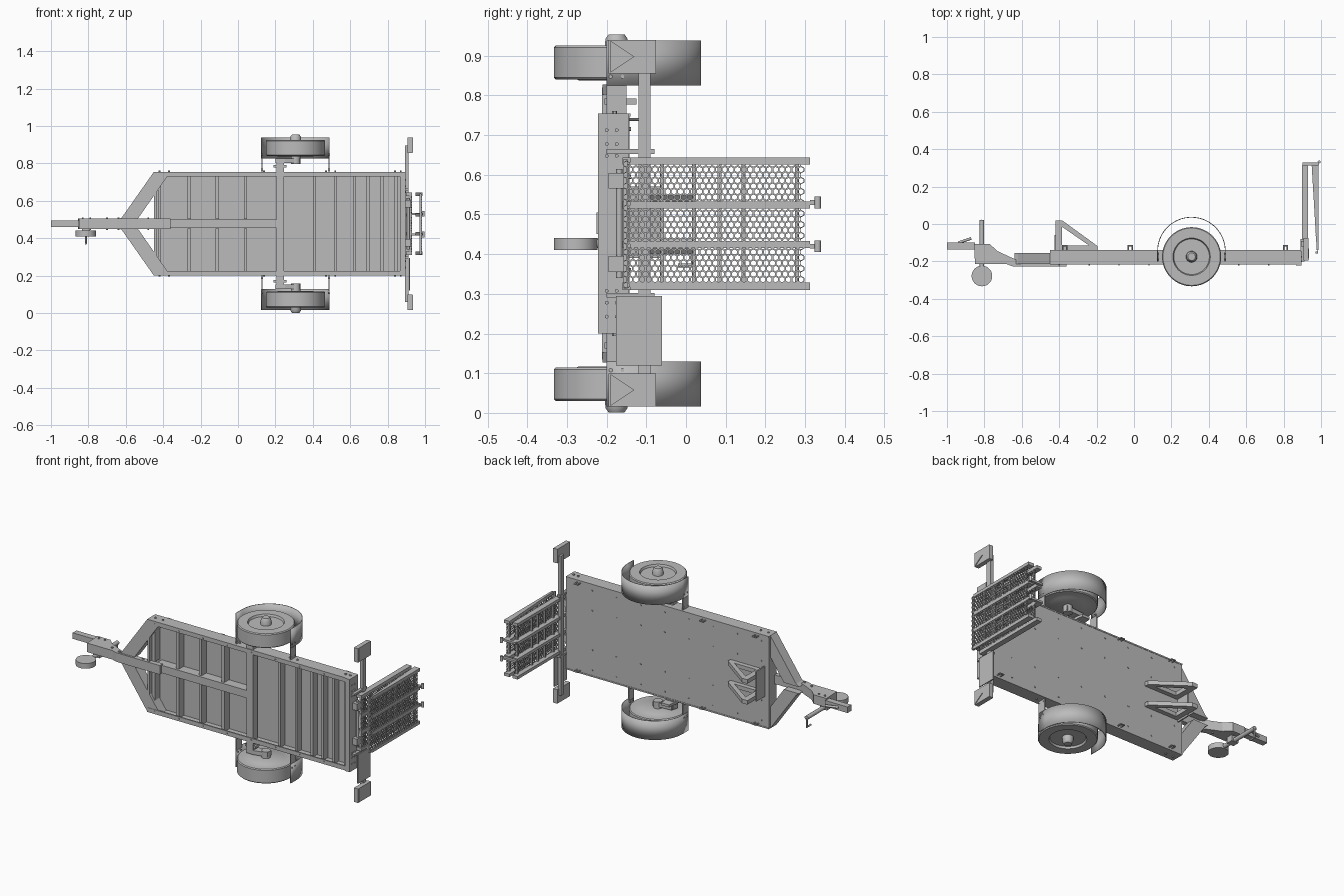
import bpy, bmesh, math
from mathutils import Vector, Matrix

if "Cube" in bpy.data.objects:
    bpy.data.objects.remove(bpy.data.objects["Cube"])

GREY = bpy.data.materials.new("plain_grey")
GREY.use_nodes = True
GREY.diffuse_color = (0.5, 0.5, 0.5, 1)
GREY.node_tree.nodes["Principled BSDF"].inputs["Base Color"].default_value = (0.5, 0.5, 0.5, 1)
MID = 0.4775          # mirror plane across the trailer width
SIDES = ((1, "left"), (-1, "right"))


def finish(name, bm, smooth=False):
    bmesh.ops.recalc_face_normals(bm, faces=bm.faces)
    me = bpy.data.meshes.new(name)
    bm.to_mesh(me)
    bm.free()
    me.materials.append(GREY)
    ob = bpy.data.objects.new(name, me)
    bpy.context.collection.objects.link(ob)
    if smooth:
        bpy.ops.object.select_all(action="DESELECT")
        ob.select_set(True)
        bpy.context.view_layer.objects.active = ob
        bpy.ops.object.shade_smooth_by_angle(angle=math.radians(35))
    return ob


def prism(name, pts, z0, z1):
    """Extrude an x-y outline along z."""
    bm = bmesh.new()
    f = bm.faces.new([bm.verts.new((x, y, z0)) for x, y in pts])
    r = bmesh.ops.extrude_face_region(bm, geom=[f])
    bmesh.ops.translate(bm, vec=(0, 0, z1 - z0),
                        verts=[v for v in r["geom"] if isinstance(v, bmesh.types.BMVert)])
    return finish(name, bm)


def box(name, x0, x1, y0, y1, z0, z1):
    return prism(name, [(x0, y0), (x1, y0), (x1, y1), (x0, y1)], z0, z1)


def add_rod(bm, p, q, r, n):
    p, q = Vector(p), Vector(q)
    m = Matrix.Translation((p + q) / 2) @ (q - p).to_track_quat("Z", "Y").to_matrix().to_4x4()
    bmesh.ops.create_cone(bm, cap_ends=True, segments=n, radius1=r, radius2=r,
                          depth=(q - p).length, matrix=m)


def rods(name, pairs, r, n=16):
    bm = bmesh.new()
    for p, q in pairs:
        add_rod(bm, p, q, r, n)
    return finish(name, bm, n > 8)


def bolts(name, points, axis, r=0.006, h=0.006):
    a = Vector(axis) * h
    return rods(name, [(Vector(p) - a, Vector(p) + a) for p in points], r, 6)


def lathe(name, profile, x, y, steps=64):
    """Spin (radius, z) points round an axis parallel to z."""
    bm = bmesh.new()
    vs = [bm.verts.new((x + r, y, z)) for r, z in profile]
    es = [bm.edges.new(e) for e in zip(vs, vs[1:])]
    bmesh.ops.spin(bm, geom=vs + es, cent=(x, y, 0), axis=(0, 0, 1),
                   angle=math.tau, steps=steps)
    bmesh.ops.remove_doubles(bm, verts=bm.verts, dist=1e-5)
    return finish(name, bm, True)


def hex_mesh(name, x, y0, y1, z0, z1, pitch=0.016):
    """Perforated sheet made of open hexagons."""
    bm = bmesh.new()
    R, row = pitch / math.sqrt(3), pitch * math.sqrt(3) / 2
    for j in range(int((z1 - z0) / row) + 1):
        for i in range(int((y1 - y0) / pitch)):
            cy, cz = y0 + pitch * (i + 0.5 + 0.5 * (j % 2)), z0 + row * j
            ang = [math.radians(30 + 60 * k) for k in range(6)]
            bm.faces.new([bm.verts.new((x, cy + R * math.cos(a), cz + R * math.sin(a))) for a in ang])
    bmesh.ops.remove_doubles(bm, verts=bm.verts, dist=1e-4)
    holes = list(bm.faces)
    bmesh.ops.inset_individual(bm, faces=holes, thickness=0.0024)
    bmesh.ops.delete(bm, geom=holes, context="FACES")
    ob = finish(name, bm)
    ob.modifiers.new("thickness", "SOLIDIFY").thickness = 0.004
    return ob


# Deck and frame
Z0, Z1 = 0.2, 0.755
box("deck_panel", -0.45, 0.89, -0.152, -0.142, Z0, Z1)
box("rear_beam", 0.865, 0.895, -0.222, -0.145, Z0, Z1)
box("front_beam", -0.45, -0.435, -0.215, -0.145, Z0, Z1)
for s, side in SIDES:
    e = MID + s * 0.2775
    box(side + "_rail_web", -0.45, 0.89, -0.217, -0.14, e, e - s * 0.008)
    box(side + "_rail_flange", -0.45, 0.89, -0.217, -0.209, e, e - s * 0.026)
    # Drawbar diagonal, sloping in from the rail to the centre tube
    bm = bmesh.new()
    outline = [(-0.64, 0.02), (-0.62, 0.035), (-0.45, 0.277), (-0.36, 0.277), (-0.38, 0.25), (-0.54, 0.02)]
    f = bm.faces.new([bm.verts.new((x, -0.215, MID + s * d)) for x, d in outline])
    r = bmesh.ops.extrude_face_region(bm, geom=[f])
    bmesh.ops.translate(bm, vec=(0, 0.06, 0),
                        verts=[v for v in r["geom"] if isinstance(v, bmesh.types.BMVert)])
    finish(side + "_drawbar_diagonal", bm)
    bolts(side + "_rail_bolts", [(x, -0.18, e) for x in (-0.42, -0.37, 0.14, 0.47, 0.52, 0.84, 0.87)], (0, 0, 1))

# Underside cross members
for x in (-0.42, -0.26, -0.11, 0.04):
    for s, side in SIDES:
        box("front_cross_member_" + side, x - 0.009, x + 0.009, -0.2, -0.15, MID + s * 0.025, MID + s * 0.27)
for x in (0.41, 0.52, 0.625, 0.695, 0.77, 0.845):
    box("rear_cross_member", x - 0.007, x + 0.007, -0.195, -0.15, Z0 + 0.01, Z1 - 0.01)
box("centre_beam", -0.4, 0.22, -0.21, -0.15, MID - 0.023, MID + 0.023)
xs = [-0.4 + 0.16 * i for i in range(8)]
bolts("deck_bolts", [(x, -0.142, z) for x in xs for z in (0.24, 0.36, 0.595, 0.715)], (0, 1, 0), 0.005, 0.003)
bolts("flange_bolts", [(x, -0.217, z) for x in xs for z in (0.215, 0.74)], (0, 1, 0), 0.004, 0.004)
bolts("rear_bolts", [(0.895, y, MID + s * d) for y in (-0.2, -0.175) for d in (0.17, 0.2, 0.235) for s in (1, -1)],
      (1, 0, 0), 0.005, 0.004)

# Drawbar, coupling and jockey wheel
prism("drawbar", [(-0.855, -0.108), (-0.77, -0.108), (-0.73, -0.145), (-0.62, -0.196), (-0.36, -0.196),
                  (-0.36, -0.226), (-0.65, -0.226), (-0.68, -0.215), (-0.85, -0.215)], MID - 0.027, MID + 0.027)
box("coupling", -1.0, -0.85, -0.136, -0.1, MID - 0.018, MID + 0.018)
rods("coupling_handle", [((-0.94, -0.1, MID), (-0.87, -0.077, MID))], 0.007)
bolts("drawbar_bolts", [(x, y, MID + s * 0.027) for s in (1, -1) for x, y in
                        ((-0.83, -0.13), (-0.79, -0.13), (-0.7, -0.19), (-0.64, -0.21), (-0.55, -0.21), (-0.48, -0.21))],
      (0, 0, 1))
rods("jockey_post", [((-0.813, -0.24, 0.427), (-0.813, 0.022, 0.427))], 0.012)
rods("jockey_crank", [((-0.813, 0.018, 0.427), (-0.813, 0.018, 0.368)),
                      ((-0.813, 0.018, 0.371), (-0.813, -0.02, 0.371))], 0.005)
box("jockey_clamp", -0.835, -0.79, -0.18, -0.14, 0.415, 0.452)
rods("jockey_wheel", [((-0.813, -0.278, 0.41), (-0.813, -0.278, 0.441))], 0.055, 48)

# Axle, wheels and fenders
WX, WY = 0.308, -0.175
box("axle_beam", 0.205, 0.247, -0.212, -0.17, 0.135, 0.82)
for s, side in SIDES:
    def at(d):
        return MID + s * d
    lathe(side + "_wheel", [(0, at(0.36)), (0.095, at(0.36)), (0.1, at(0.363)), (0.153, at(0.363)), (0.158, at(0.368)),
                            (0.158, at(0.443)), (0.153, at(0.448)), (0.1, at(0.448)), (0.095, at(0.436)),
                            (0.03, at(0.436)), (0.028, at(0.465)), (0.02, at(0.4765)), (0, at(0.4765))], WX, WY)
    prism(side + "_axle_arm", [(0.2, -0.21), (0.25, -0.21), (0.33, -0.19), (0.33, -0.155), (0.21, -0.165)],
          at(0.325), at(0.35))
    rods(side + "_stub_axle", [((WX, WY, at(0.32)), (WX, WY, at(0.37)))], 0.025)
    # Fender arch with short straight ends
    arc = [(0.307 + 0.183 * math.cos(math.pi * k / 32), -0.145 + 0.183 * math.sin(math.pi * k / 32)) for k in range(33)]
    path = [(0.49, -0.2)] + arc + [(0.124, -0.2)]
    bm = bmesh.new()
    rows = [[bm.verts.new((x, y, at(d))) for x, y in path] for d in (0.348, 0.461)]
    for i in range(len(path) - 1):
        bm.faces.new((rows[0][i], rows[0][i + 1], rows[1][i + 1], rows[1][i]))
    fender = finish(side + "_fender", bm, True)
    fender.modifiers.new("thickness", "SOLIDIFY").thickness = 0.004
    for x in (0.128, 0.486):
        box(side + "_fender_bracket", x - 0.003, x + 0.003, -0.2, -0.15, at(0.277), at(0.36))
        bolts(side + "_fender_bolts", [(x, y, at(d)) for y in (-0.19, -0.16) for d in (0.29, 0.37)], (1, 0, 0), 0.005)
    # Lashing rings along the deck edge
    for x in (-0.37, -0.02, 0.81):
        rods(side + "_lashing_ring", [((x - 0.01, -0.145, at(0.262)), (x - 0.01, -0.115, at(0.262))),
                                      ((x + 0.01, -0.145, at(0.262)), (x + 0.01, -0.115, at(0.262))),
                                      ((x - 0.014, -0.117, at(0.262)), (x + 0.014, -0.117, at(0.262)))], 0.004, 8)

# Front wheel stop: two open triangular fins and a plate
for z in (MID - 0.065, MID + 0.06):
    bm = bmesh.new()
    outer = [(-0.42, -0.142), (-0.195, -0.142), (-0.195, -0.118), (-0.385, 0.02), (-0.42, 0.02)]
    inner = [(-0.385, -0.115), (-0.3, -0.115), (-0.24, -0.115), (-0.385, -0.015), (-0.385, -0.06)]
    # pair each outer corner with a corner of the opening
    inner = [inner[0], inner[2], inner[2], inner[3], inner[3]]
    a = [bm.verts.new((x, y, z - 0.012)) for x, y in outer]
    b = [bm.verts.new((x, y, z - 0.012)) for x, y in inner]
    for i in range(5):
        j = (i + 1) % 5
        quad = [a[i], a[j], b[j]] + ([] if inner[i] == inner[j] else [b[i]])
        bm.faces.new(quad)
    bmesh.ops.remove_doubles(bm, verts=bm.verts, dist=1e-5)
    r = bmesh.ops.extrude_face_region(bm, geom=list(bm.faces))
    bmesh.ops.translate(bm, vec=(0, 0, 0.024),
                        verts=[v for v in r["geom"] if isinstance(v, bmesh.types.BMVert)])
    finish("wheel_stop_fin", bm)
box("wheel_stop_plate", -0.425, -0.417, -0.142, -0.06, 0.39, 0.57)

# Folding ramp: two mesh panels with rails
for z in (0.319, 0.424, 0.524, 0.635):
    box("ramp_inner_rail", 0.897, 0.93, -0.16, 0.312, z - 0.009, z + 0.009)
    prism("ramp_outer_rail", [(0.95, 0.312), (0.987, 0.312), (0.987, -0.14), (0.977, -0.14)], z - 0.009, z + 0.009)
for label, x in (("inner", 0.93), ("outer", 0.985)):
    hex_mesh("ramp_%s_mesh" % label, x, -0.158, 0.305, 0.322, 0.632)
    for y in (-0.152, -0.06, 0.02, 0.085, 0.145, 0.28):
        box("ramp_%s_rung" % label, x - 0.014, x - 0.004, y - 0.005, y + 0.005, 0.314, 0.64)
for z in (0.42, 0.53):
    box("ramp_fold_hinge", 0.9, 0.99, 0.312, 0.328, z - 0.006, z + 0.006)
    rods("ramp_hinge_pin", [((0.99, 0.332, z - 0.015), (0.99, 0.332, z + 0.015))], 0.008, 12)
for z in (0.375, 0.585):
    box("ramp_base_lug", 0.89, 0.925, -0.195, -0.155, z - 0.02, z + 0.02)
rods("ramp_base_pin", [((0.91, -0.168, 0.34), (0.91, -0.168, 0.615))], 0.008)

# Light bar, light boards and number plate
box("light_bar", 0.892, 0.912, -0.12, -0.09, 0.06, 0.895)
for s, side in SIDES:
    c = MID + s * 0.42
    box(side + "_light_board", 0.905, 0.932, -0.195, -0.075, c - 0.042, c + 0.042)
    prism(side + "_light_bracket", [(0.89, -0.2), (0.912, -0.2), (0.912, -0.08), (0.89, -0.08)],
          MID + s * 0.175, MID + s * 0.187)
    prism(side + "_axle_gusset", [(0.19, -0.205), (0.26, -0.205), (0.25, -0.125), (0.2, -0.125)],
          MID + s * 0.3, MID + s * 0.315)
    # raised triangular reflector
    bm = bmesh.new()
    tri = [(-0.19, -0.04), (-0.19, 0.04), (-0.13, 0)]
    f = bm.faces.new([bm.verts.new((0.932, y, c + d)) for y, d in tri])
    r = bmesh.ops.extrude_face_region(bm, geom=[f])
    bmesh.ops.translate(bm, vec=(0.004, 0, 0),
                        verts=[v for v in r["geom"] if isinstance(v, bmesh.types.BMVert)])
    finish(side + "_reflector", bm)
box("number_plate", 0.913, 0.919, -0.176, -0.06, 0.12, 0.294)
